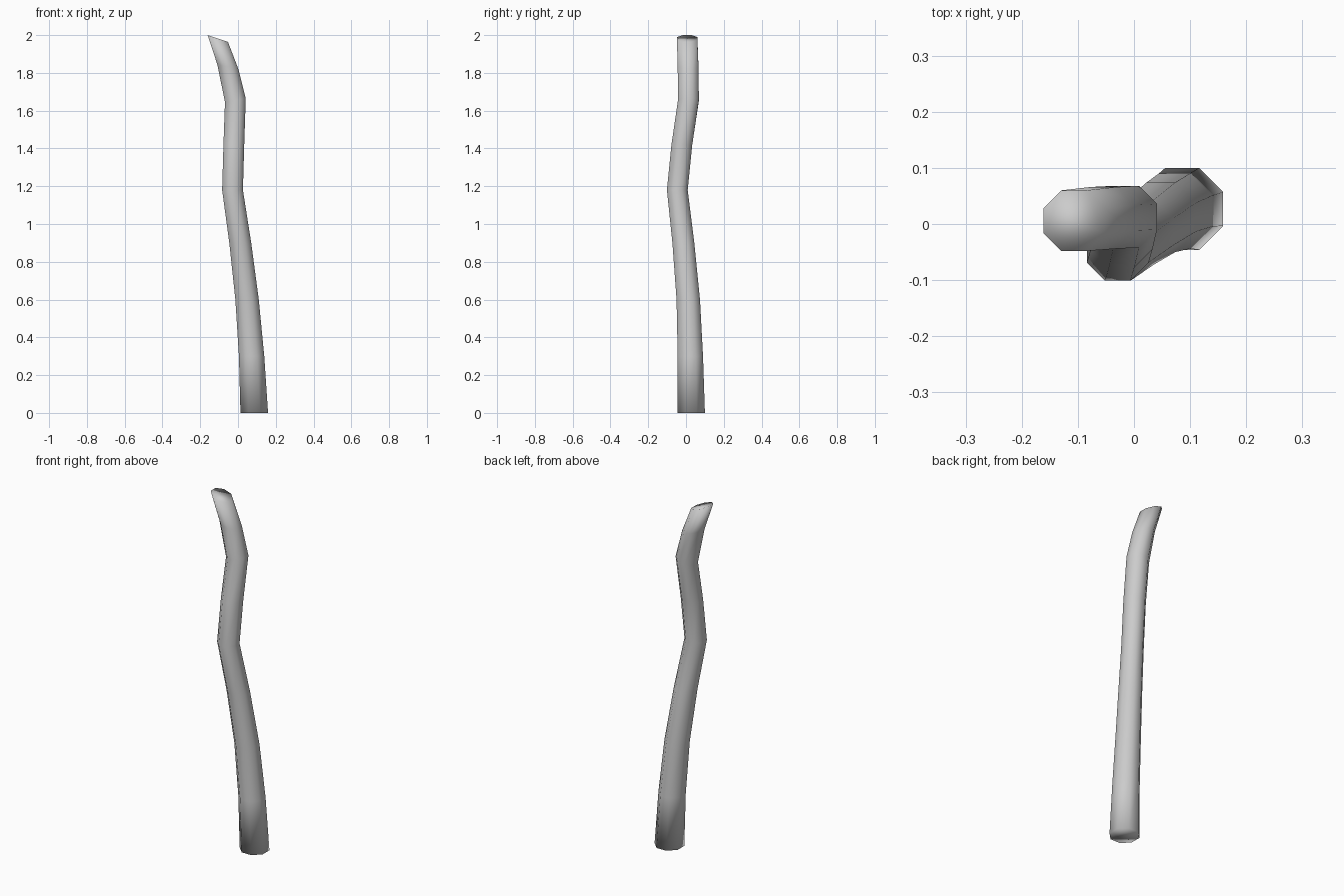
import bpy, bmesh, math

if "Cube" in bpy.data.objects:
    bpy.data.objects.remove(bpy.data.objects["Cube"])

# Stem rings: centre x, y, z, half width across flats, z slope along x
RINGS = [
    (0.086, 0.027, 0.00, 0.073, 0.00),
    (0.072, 0.023, 0.30, 0.067, 0.00),
    (0.048, 0.012, 0.60, 0.062, 0.00),
    (0.012, -0.014, 0.90, 0.058, 0.00),
    (-0.029, -0.046, 1.18, 0.055, 0.00),
    (-0.022, -0.022, 1.42, 0.055, 0.06),
    (-0.014, 0.013, 1.655, 0.055, 0.18),
    (-0.054, 0.011, 1.833, 0.055, -0.18),
    (-0.107, 0.006, 1.982, 0.054, -0.34),
]
RINGS[5] = (-0.022, -0.022, 1.42, 0.055, 0.02)
SIDES = 8

bm = bmesh.new()
loops = []
for cx, cy, cz, half, slope in RINGS:
    r = half / math.cos(math.pi / SIDES)
    loop = []
    for i in range(SIDES):
        a = 2 * math.pi * (i + 0.5) / SIDES
        dx = r * math.cos(a)
        loop.append(bm.verts.new((cx + dx, cy + r * math.sin(a), cz + dx * slope)))
    loops.append(loop)

# Skin between the rings and cap both ends
for lo, hi in zip(loops, loops[1:]):
    for i in range(SIDES):
        j = (i + 1) % SIDES
        bm.faces.new((lo[i], lo[j], hi[j], hi[i]))
bm.faces.new(loops[0][::-1])
bm.faces.new(loops[-1])
bmesh.ops.recalc_face_normals(bm, faces=bm.faces)
for f in bm.faces:
    f.smooth = True

mesh = bpy.data.meshes.new("crooked_stem")
bm.to_mesh(mesh)
bm.free()
stem = bpy.data.objects.new("crooked_stem", mesh)
bpy.context.collection.objects.link(stem)
